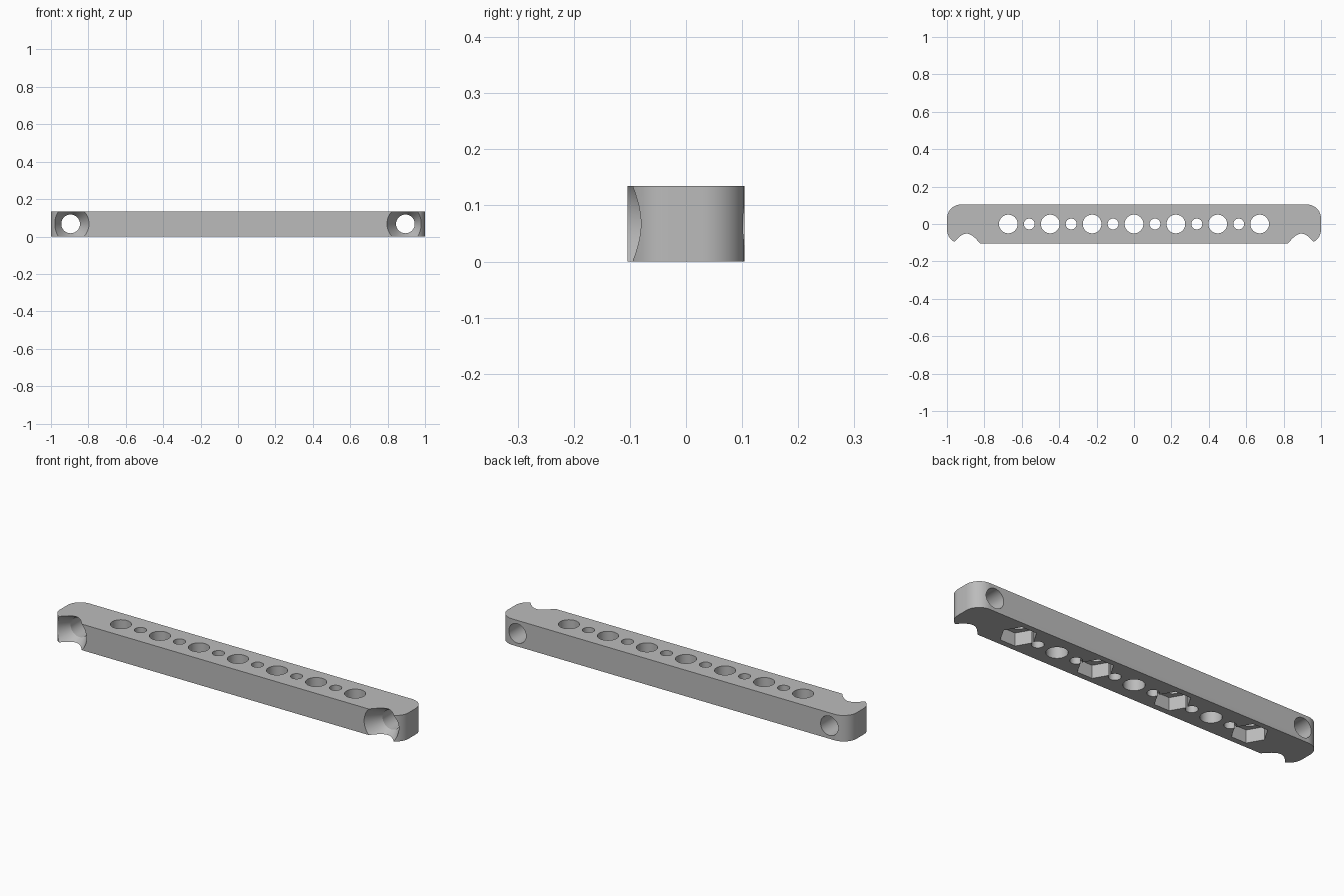
import bpy
import bmesh
from math import cos, sin, pi, radians
from mathutils import Matrix

cube = bpy.data.objects.get("Cube")
if cube:
    bpy.data.objects.remove(cube, do_unlink=True)

HALF_X, HALF_Y, HEIGHT = 1.0, 0.104, 0.135
CORNER = 0.075
PITCH = 0.224
BOLT_R, PIN_R = 0.05, 0.029

grey = bpy.data.materials.new("plain grey")
grey.use_nodes = True
grey.diffuse_color = (0.5, 0.5, 0.5, 1)
grey.node_tree.nodes["Principled BSDF"].inputs["Base Color"].default_value = (0.5, 0.5, 0.5, 1)


def add_object(name, bm):
    bmesh.ops.recalc_face_normals(bm, faces=bm.faces)
    mesh = bpy.data.meshes.new(name)
    bm.to_mesh(mesh)
    bm.free()
    mesh.materials.append(grey)
    obj = bpy.data.objects.new(name, mesh)
    bpy.context.collection.objects.link(obj)
    return obj


def lathe(name, profile, sides, matrix):
    """Closed solid from (radius, height) pairs turned about local z."""
    bm = bmesh.new()
    rings = [[bm.verts.new((r * cos(2 * pi * i / sides), r * sin(2 * pi * i / sides), h))
              for i in range(sides)] for r, h in profile]
    for low, high in zip(rings, rings[1:]):
        for i in range(sides):
            j = (i + 1) % sides
            bm.faces.new((low[i], low[j], high[j], high[i]))
    bm.faces.new(rings[0])
    bm.faces.new(rings[-1])
    bm.transform(matrix)
    return add_object(name, bm)


# Bar with rounded vertical corners
bm = bmesh.new()
outline = []
for k, (sx, sy) in enumerate(((1, 1), (-1, 1), (-1, -1), (1, -1))):
    for step in range(13):
        a = (k + step / 12) * pi / 2
        outline.append(bm.verts.new((sx * (HALF_X - CORNER) + CORNER * cos(a),
                                     sy * (HALF_Y - CORNER) + CORNER * sin(a), 0)))
base = bm.faces.new(outline)
top = bmesh.ops.extrude_face_region(bm, geom=[base])
bmesh.ops.translate(bm, vec=(0, 0, HEIGHT),
                    verts=[v for v in top["geom"] if isinstance(v, bmesh.types.BMVert)])
bar = add_object("mounting_bar", bm)

cutters = []

# Row of vertical holes, alternating large and small
for i in range(-6, 7):
    radius = BOLT_R if i % 2 == 0 else PIN_R
    cutters.append(lathe("hole_cutter", [(radius, -0.1), (radius, 0.3)], 48,
                         Matrix.Translation((i * PITCH / 2, 0, 0))))

# Hexagonal nut pockets in the underside
for i in (-3, -1, 1, 3):
    cutters.append(lathe("nut_pocket_cutter", [(0.086, -0.1), (0.086, 0.067)], 6,
                         Matrix.Translation((i * PITCH, 0, 0))))

# Horizontal end holes, with a wide conical countersink at the front
countersink = [(0.128, -0.154), (BOLT_R, -0.022), (BOLT_R, 0.2)]
for side in (-1, 1):
    place = Matrix.Translation((side * 0.895, 0, HEIGHT / 2)) @ Matrix.Rotation(radians(-90), 4, "X")
    cutters.append(lathe("countersink_cutter", countersink, 64, place))

# Cut the bar and discard the cutters
bpy.ops.object.select_all(action="DESELECT")
bpy.context.view_layer.objects.active = bar
bar.select_set(True)
for cutter in cutters:
    cutter.hide_render = True
    cut = bar.modifiers.new("cut", "BOOLEAN")
    cut.operation = "DIFFERENCE"
    cut.solver = "EXACT"
    cut.object = cutter
    bpy.ops.object.modifier_apply(modifier=cut.name)
    bpy.data.objects.remove(cutter, do_unlink=True)

bpy.ops.object.shade_smooth_by_angle(angle=radians(30))
